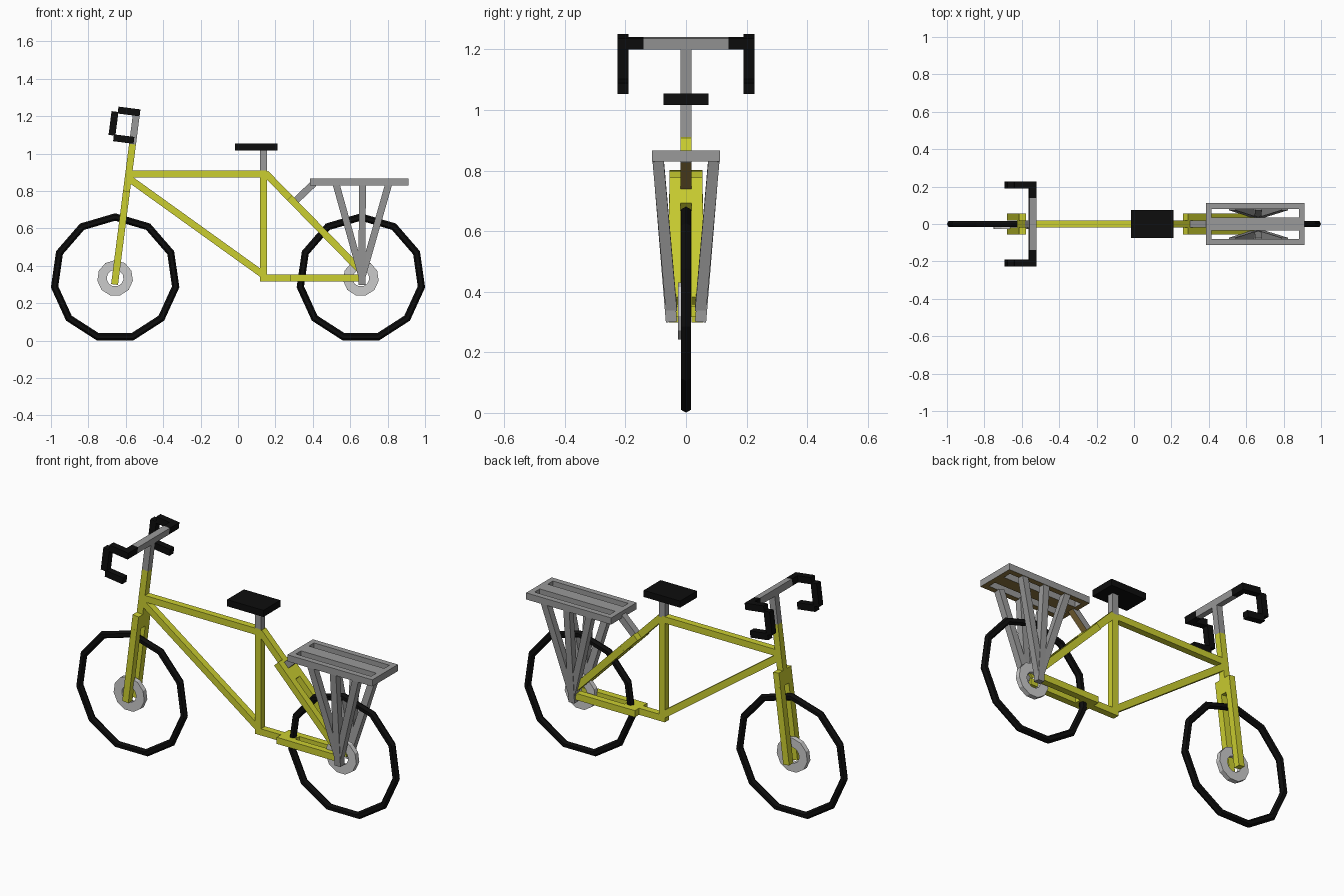
import bpy, bmesh, math
from mathutils import Vector, Matrix

if "Cube" in bpy.data.objects:
    bpy.data.objects.remove(bpy.data.objects["Cube"], do_unlink=True)


def material(name, rgb):
    m = bpy.data.materials.new(name)
    m.use_nodes = True
    m.diffuse_color = (*rgb, 1)
    m.node_tree.nodes["Principled BSDF"].inputs["Base Color"].default_value = (*rgb, 1)
    return m


YELLOW = material("yellow paint", (0.60, 0.62, 0.03))
GREY = material("grey metal", (0.32, 0.32, 0.32))
SILVER = material("light hub metal", (0.60, 0.60, 0.60))
BLACK = material("black rubber", (0.004, 0.004, 0.004))
BROWN = material("brown underside", (0.27, 0.18, 0.05))

T = 0.037                       # tube thickness


def finish(bm, name, mat, under=None):
    bmesh.ops.recalc_face_normals(bm, faces=bm.faces)
    me = bpy.data.meshes.new(name)
    me.materials.append(mat)
    if under:                   # downward faces take the second colour
        me.materials.append(under)
        bm.normal_update()
        for f in bm.faces:
            f.material_index = int(f.normal.z < -0.5)
    bm.to_mesh(me)
    bm.free()
    ob = bpy.data.objects.new(name, me)
    bpy.context.scene.collection.objects.link(ob)
    return ob


def beam(name, a, b, mat, width=T, depth=T, ref=(0, 1, 0), under=None):
    """Square bar from a to b; width is measured along ref."""
    a, b = Vector(a), Vector(b)
    z = (b - a).normalized()
    y = Vector(ref)
    y = (y - z * y.dot(z)).normalized()
    x = y.cross(z)
    rot = Matrix((x, y, z)).transposed().to_4x4()
    size = Matrix.Diagonal((depth, width, (b - a).length, 1))
    bm = bmesh.new()
    bmesh.ops.create_cube(bm, size=1, matrix=Matrix.Translation((a + b) / 2) @ rot @ size)
    return finish(bm, name, mat, under)


def ring(name, centre, profile, count, mat):
    """Sweep a closed (radius, y) profile round the y axis, vertex at the top."""
    bm = bmesh.new()
    loops = []
    for i in range(count):
        t = 2 * math.pi * i / count
        loops.append([bm.verts.new((centre[0] + r * math.sin(t), centre[1] + y,
                                    centre[2] + r * math.cos(t))) for r, y in profile])
    n = len(profile)
    for i in range(count):
        p, q = loops[i], loops[(i + 1) % count]
        for j in range(n):
            k = (j + 1) % n
            bm.faces.new((p[j], p[k], q[k], q[j]))
    return finish(bm, name, mat)


# Wheels
AXLE, HUB_Z = 0.657, 0.334
tyre = [(0.327 + 0.02 * math.cos(math.tau * k / 6), 0.02 * math.sin(math.tau * k / 6))
        for k in range(6)]
hub = [(0.096, -0.027), (0.096, 0), (0.045, 0), (0.045, -0.027)]
for label, x in (("front", -AXLE), ("rear", AXLE)):
    ring(label + "_tyre", (x, 0, HUB_Z), tyre, 11, BLACK)
    ring(label + "_hub", (x, 0, HUB_Z), hub, 11, SILVER)


# Steering axis, tilted back
def steer(z):
    return Vector((-0.66 + 0.128 * (z - 0.30), 0, z))


AXIS = (steer(1) - steer(0)).normalized()
FORWARD = Vector((-AXIS.z, 0, AXIS.x))

# Frame
SEAT_X, STAY_Z = 0.137, 0.335
beam("head_tube", steer(0.79), steer(1.05), YELLOW)
beam("top_tube", steer(0.89), (SEAT_X, 0, 0.89), YELLOW)
beam("down_tube", steer(0.87), (SEAT_X, 0, 0.35), YELLOW)
beam("seat_tube", (SEAT_X, 0, STAY_Z - T / 2), (SEAT_X, 0, 0.91), YELLOW)


def forked(name, start, end, s0, s1):
    """Single tube, wide crown block, then a pair of legs."""
    start, end = Vector(start), Vector(end)
    p, q = start.lerp(end, s0), start.lerp(end, s1)
    if s0 > 0:
        beam(name + "_tube", start, p, YELLOW)
    beam(name + "_crown", p, q, YELLOW, width=0.11)
    for side, s in (("left", 1), ("right", -1)):
        off = Vector((0, s * T, 0))
        beam(f"{name}_{side}_leg", q + off, end + off, YELLOW)


forked("front_fork", steer(0.80), steer(0.30), 0, 0.16)
forked("chain_stay", (SEAT_X, 0, STAY_Z), (0.66, 0, STAY_Z), 0.27, 0.44)
forked("seat_stay", (SEAT_X + 0.01, 0, 0.895), (0.66, 0, 0.37), 0.25, 0.41)

# Saddle
beam("seat_post", (SEAT_X, 0, 0.90), (SEAT_X, 0, 1.02), GREY)
beam("saddle", (-0.016, 0, 1.035), (0.21, 0, 1.035), BLACK, width=0.15)

# Stem and drop handlebar
TOP = steer(1.22)
beam("stem", steer(1.05), TOP, GREY)
beam("handlebar", TOP + Vector((0, -0.14, 0)), TOP + Vector((0, 0.14, 0)), GREY, ref=AXIS)
for side, s in (("left", 1), ("right", -1)):
    grip = TOP + Vector((0, s * 0.208, 0))
    front = grip + FORWARD * 0.115
    low = front - AXIS * 0.15
    beam(side + "_bar_end", TOP + Vector((0, s * 0.14, 0)),
         grip + Vector((0, s * T / 2, 0)), BLACK, ref=AXIS)
    beam(side + "_bar_reach", grip - FORWARD * T / 2, front - FORWARD * 0.015, BLACK)
    beam(side + "_bar_drop", front - AXIS * 0.01, low + AXIS * 0.012, BLACK)
    beam(side + "_bar_hook", low - FORWARD * 0.01, low - FORWARD * 0.12, BLACK)

# Luggage rack
RACK_Z, X0, X1 = 0.848, 0.385, 0.912
for name, y, w in (("left", 0.097, 0.032), ("centre", 0, 0.07), ("right", -0.097, 0.032)):
    beam(f"rack_{name}_slat", (X0 + 0.03, y, RACK_Z), (X1 - 0.03, y, RACK_Z), GREY,
         width=w, under=BROWN)
for name, x in (("front", X0), ("rear", X1 - 0.03)):
    beam(f"rack_{name}_rail", (x, 0, RACK_Z), (x + 0.03, 0, RACK_Z), GREY,
         width=0.226, under=BROWN)
beam("rack_link", (0.305, 0, 0.745), (0.405, 0, 0.84), GREY, under=BROWN)
for side, s in (("left", 1), ("right", -1)):
    for name, x in (("front", 0.525), ("middle", 0.665), ("rear", 0.805)):
        beam(f"rack_{side}_{name}_strut", (0.663, s * 0.048, 0.30 if x == 0.665 else 0.34),
             (x, s * 0.092, 0.835), GREY)
